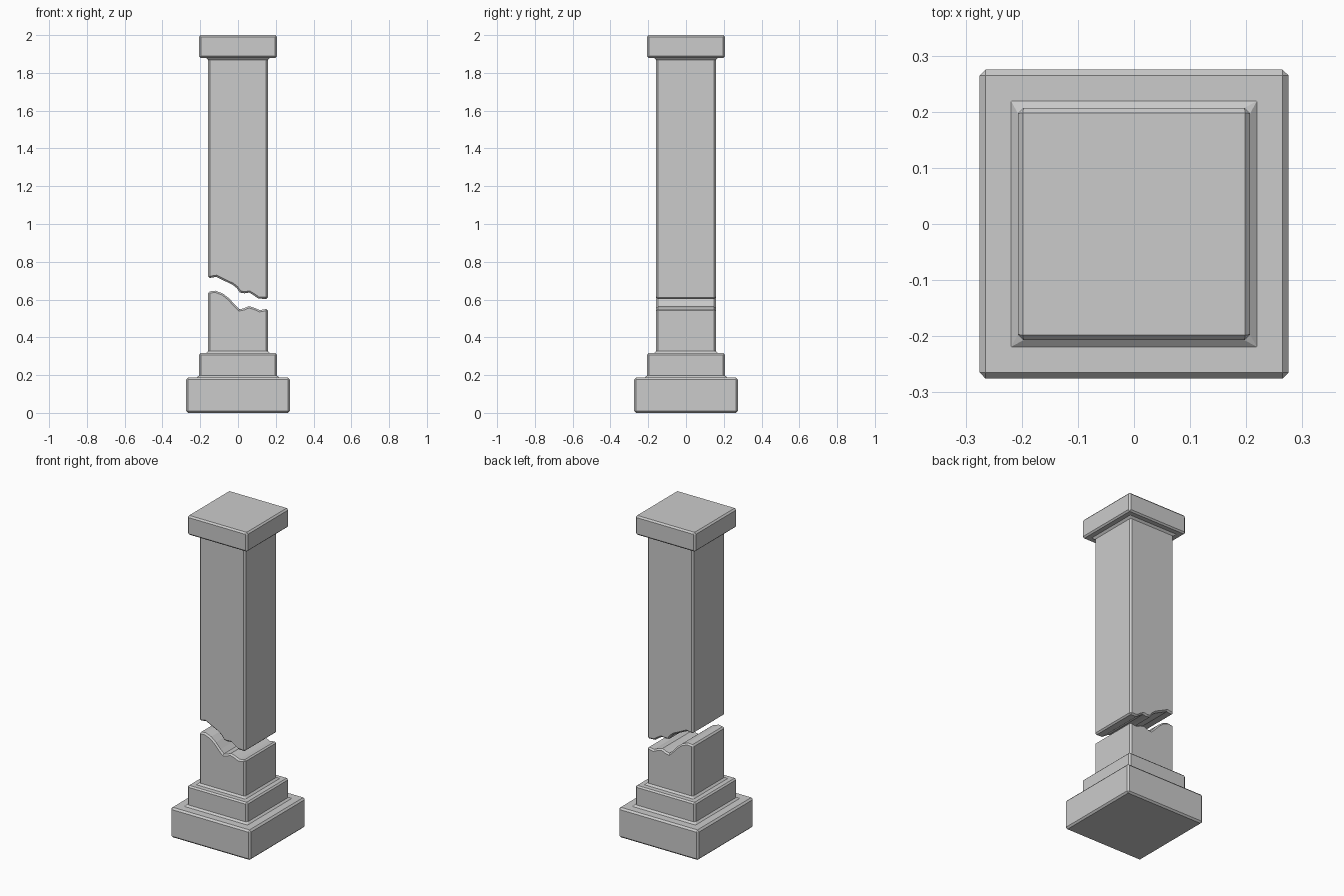
import bpy, bmesh

if "Cube" in bpy.data.objects:
    bpy.data.objects.remove(bpy.data.objects["Cube"])

H = 0.158   # half width of shaft
B = 0.01    # chamfer size


def finish(bm, name):
    bmesh.ops.remove_doubles(bm, verts=bm.verts[:], dist=1e-5)
    bmesh.ops.recalc_face_normals(bm, faces=bm.faces[:])
    me = bpy.data.meshes.new(name)
    bm.to_mesh(me)
    bm.free()
    ob = bpy.data.objects.new(name, me)
    bpy.context.collection.objects.link(ob)


def stack(name, rings):
    """Loft square rings given as (half width, corner chamfer, z)."""
    bm = bmesh.new()
    loops = []
    for w, c, z in rings:
        k = w - c
        pts = [(w, -k), (w, k), (k, w), (-k, w), (-w, k), (-w, -k), (-k, -w), (k, -w)]
        loops.append([bm.verts.new((x, y, z)) for x, y in pts])
    for a, b in zip(loops, loops[1:]):
        for i in range(8):
            j = (i + 1) % 8
            bm.faces.new((a[i], a[j], b[j], b[i]))
    bm.faces.new(loops[0])
    bm.faces.new(loops[-1])
    finish(bm, name)


def broken_shaft(name, crack, end_z):
    """Extrude the front outline through the depth, then chamfer its outer edges."""
    bm = bmesh.new()
    outline = crack + [(H, end_z), (-H, end_z)]
    face = bm.faces.new([bm.verts.new((x, -H, z)) for x, z in outline])
    ext = bmesh.ops.extrude_face_region(bm, geom=[face], use_keep_orig=True)
    for v in ext["geom"]:
        if isinstance(v, bmesh.types.BMVert):
            v.co.y = H
    bmesh.ops.recalc_face_normals(bm, faces=bm.faces[:])
    edges = []
    for e in bm.edges:
        a, b = (v.co for v in e.verts)
        along_depth = abs(a.y - b.y) > 0.1
        if not along_depth or abs(abs(a.x) - H) < 1e-4:
            edges.append(e)
    bmesh.ops.bevel(bm, geom=edges, offset=0.009, offset_type='OFFSET', segments=1,
                    profile=0.5, affect='EDGES', clamp_overlap=True)
    finish(bm, name)


# stepped base with small flares where the parts meet
stack("stepped_base", [
    (0.265, 0, 0), (0.275, B, B), (0.275, B, 0.176), (0.265, 0, 0.187),
    (0.219, 0, 0.187), (0.207, B, 0.197), (0.207, B, 0.307), (0.198, 0, 0.316),
    (0.169, 0, 0.316), (H, B, 0.327)])

# capital block
stack("capital", [
    (H, B, 1.868), (0.169, 0, 1.88), (0.198, 0, 1.88), (0.207, B, 1.889),
    (0.207, B, 1.99), (0.198, 0, 2.0)])

# lower stump
broken_shaft("lower_shaft", [
    (-H, 0.642), (-0.12, 0.647), (-0.08, 0.632), (-0.047, 0.606), (-0.015, 0.571),
    (0.008, 0.549), (0.03, 0.553), (0.057, 0.565), (0.088, 0.556), (0.115, 0.544),
    (H, 0.551)], 0.29)

# upper broken shaft
broken_shaft("upper_shaft", [
    (-H, 0.713), (-0.115, 0.72), (-0.07, 0.698), (-0.03, 0.679), (-0.008, 0.662),
    (0.01, 0.637), (0.035, 0.633), (0.06, 0.637), (0.082, 0.623), (0.108, 0.605),
    (H, 0.603)], 1.9)
